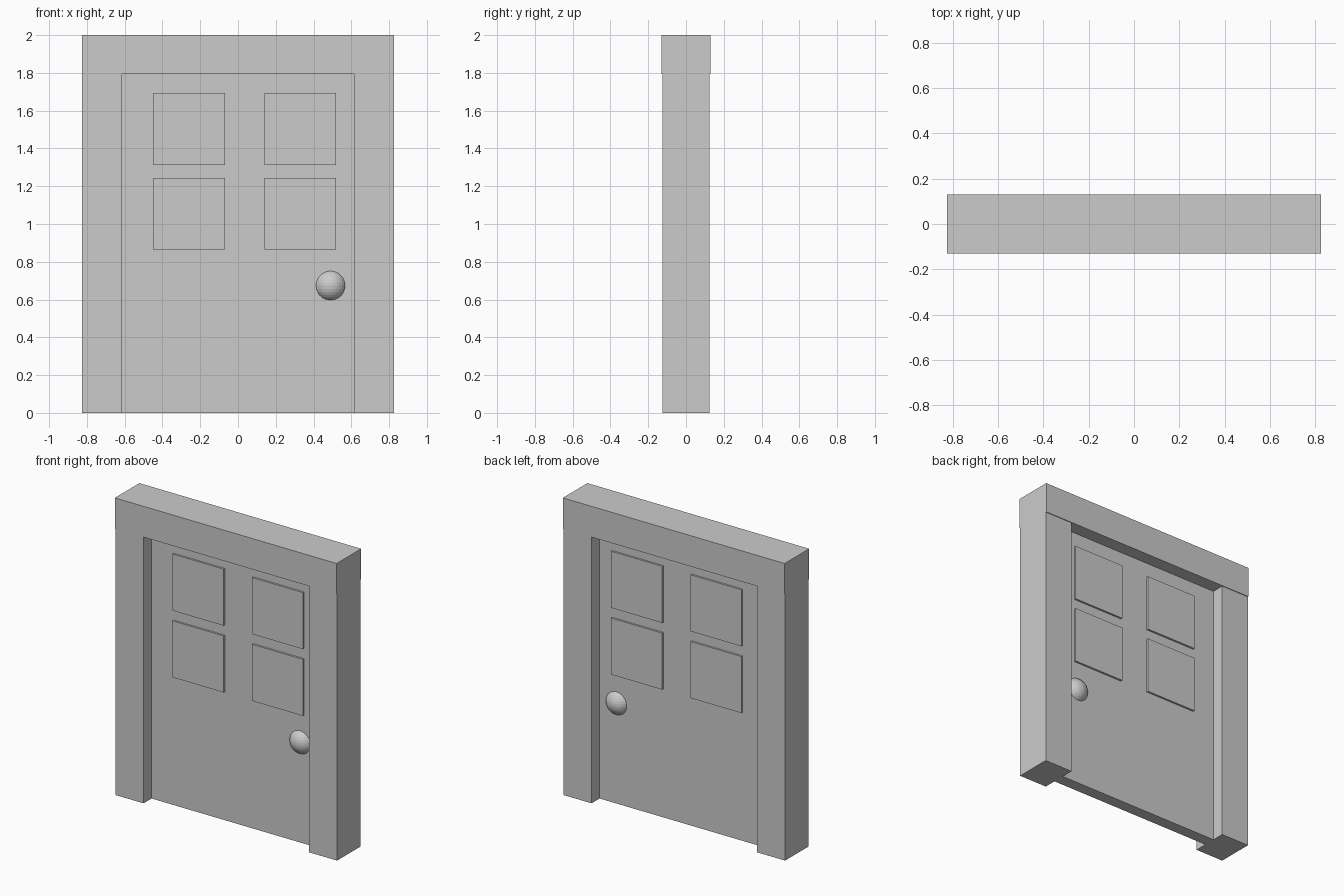
import bpy

if "Cube" in bpy.data.objects:
    bpy.data.objects.remove(bpy.data.objects["Cube"])


def box(name, x0, x1, y0, y1, z0, z1):
    """Axis-aligned box given by its limits."""
    bpy.ops.mesh.primitive_cube_add(
        size=1, location=((x0 + x1) / 2, (y0 + y1) / 2, (z0 + z1) / 2))
    ob = bpy.context.object
    ob.name = name
    ob.scale = (x1 - x0, y1 - y0, z1 - z0)
    bpy.ops.object.transform_apply(location=False, rotation=False, scale=True)
    return ob


HALF_W, INNER, LINTEL_Z = 0.825, 0.615, 1.793

# Frame: two posts and a slightly thicker lintel
box("post_left", -HALF_W, -INNER, -0.125, 0.125, 0, LINTEL_Z)
box("post_right", INNER, HALF_W, -0.125, 0.125, 0, LINTEL_Z)
box("lintel", -HALF_W, HALF_W, -0.13, 0.13, LINTEL_Z, 2.0)

# Door leaf
box("door_leaf", -INNER, INNER, -0.04, 0.04, 0, LINTEL_Z)

# Four raised panels, showing on both faces of the leaf
for row, z in (("lower", 0.864), ("upper", 1.313)):
    for side, x in (("left", -0.45), ("right", 0.14)):
        box(f"panel_{row}_{side}", x, x + 0.38, -0.053, 0.053, z, z + 0.38)

# Knob: one ball passing through the leaf
bpy.ops.mesh.primitive_uv_sphere_add(
    segments=32, ring_count=16, radius=0.087, location=(0.49, 0, 0.674))
bpy.context.object.name = "knob"
